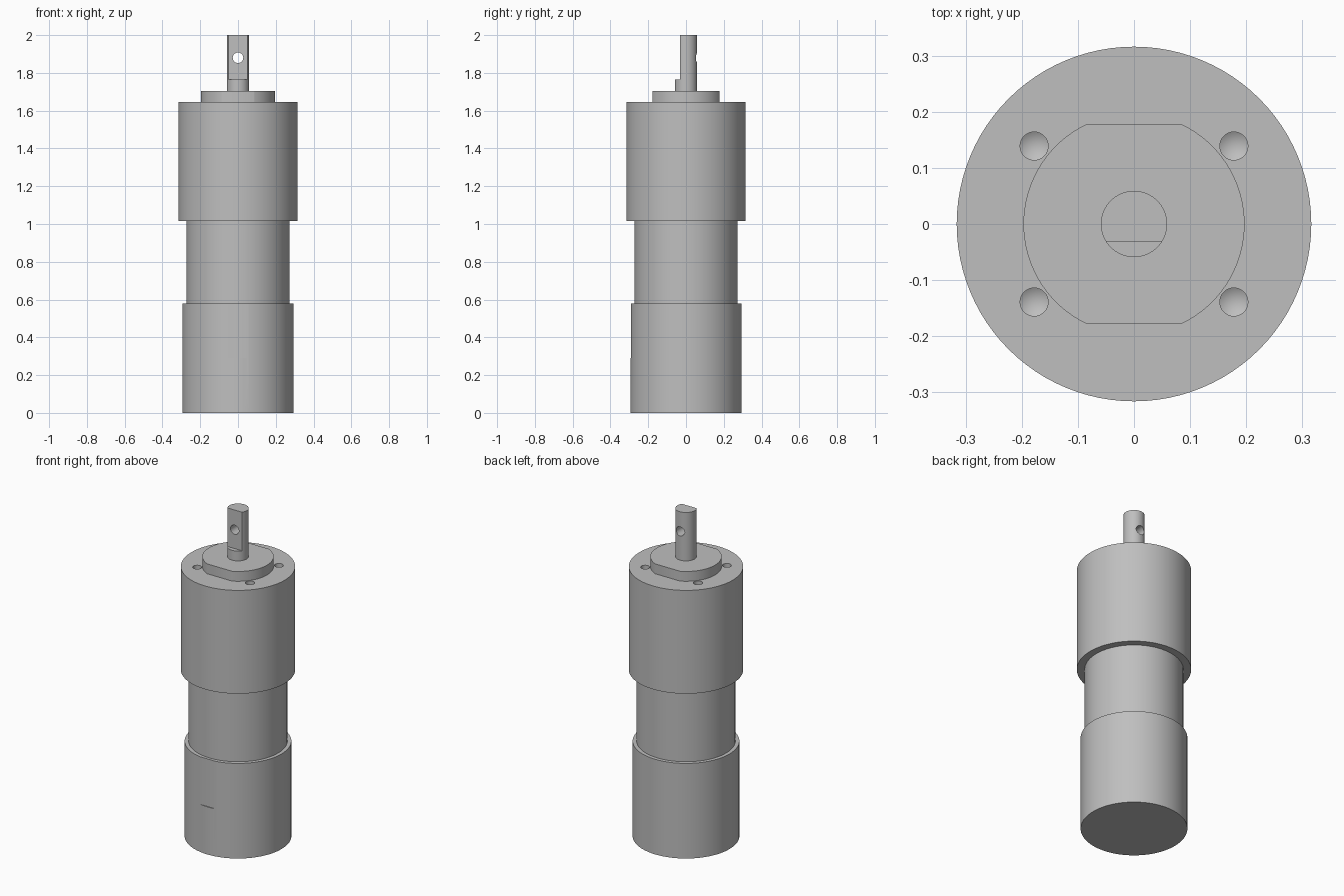
import bpy
import math

cube = bpy.data.objects.get("Cube")
if cube:
    bpy.data.objects.remove(cube, do_unlink=True)

metal = bpy.data.materials.new("grey_metal")
metal.use_nodes = True
GREY = (0.52, 0.52, 0.52, 1)
metal.diffuse_color = GREY
metal.node_tree.nodes["Principled BSDF"].inputs["Base Color"].default_value = GREY


def cylinder(name, radius, bottom, top, x=0, y=0, sides=96):
    bpy.ops.mesh.primitive_cylinder_add(vertices=sides, radius=radius, depth=top - bottom,
                                        location=(x, y, (bottom + top) / 2))
    obj = bpy.context.object
    obj.name = name
    obj.data.materials.append(metal)
    return obj


def box(name, low, high):
    bpy.ops.mesh.primitive_cube_add(size=1, location=[(a + b) / 2 for a, b in zip(low, high)])
    obj = bpy.context.object
    obj.name = name
    obj.scale = [b - a for a, b in zip(low, high)]
    obj.data.materials.append(metal)
    return obj


def cut(target, cutter):
    mod = target.modifiers.new("cut", "BOOLEAN")
    mod.operation = "DIFFERENCE"
    mod.solver = "EXACT"
    mod.object = cutter
    bpy.ops.object.select_all(action="DESELECT")
    target.select_set(True)
    bpy.context.view_layer.objects.active = target
    bpy.ops.object.modifier_apply(modifier=mod.name)
    bpy.data.objects.remove(cutter, do_unlink=True)


# Motor can with a shallow flat on the upper front
motor_base = cylinder("motor_base", 0.295, 0, 0.58)
cut(motor_base, box("flat_cutter", (-0.2, -0.5, 0.29), (0.2, -0.29, 0.7)))

# Narrow middle body
middle_body = cylinder("middle_body", 0.273, 0.58, 1.015)

# Gearbox with four blind, cone-bottomed screw holes
gearbox = cylinder("gearbox", 0.316, 1.015, 1.645)
HOLE_R, HOLE_FLOOR = 0.025, 1.52
for sx in (-1, 1):
    for sy in (-1, 1):
        drill = cylinder("drill", HOLE_R, HOLE_FLOOR, 1.7, sx * 0.178, sy * 0.139, 32)
        rim = [v for v in drill.data.vertices if v.co.z < 0]
        # Pull the end face into a drill point
        bpy.ops.object.mode_set(mode="EDIT")
        bpy.ops.mesh.select_all(action="DESELECT")
        bpy.ops.object.mode_set(mode="OBJECT")
        for face in drill.data.polygons:
            face.select = face.normal.z < -0.9
        bpy.ops.object.mode_set(mode="EDIT")
        bpy.ops.mesh.poke(offset=0.015)
        bpy.ops.object.mode_set(mode="OBJECT")
        cut(gearbox, drill)

# Pilot flange with flats front and back
pilot_flange = cylinder("pilot_flange", 0.197, 1.645, 1.705)
for sign in (-1, 1):
    ys = sorted((sign * 0.178, sign * 0.3))
    cut(pilot_flange, box("flat_cutter", (-0.3, ys[0], 1.6), (0.3, ys[1], 1.8)))

# Output shaft with a front flat and a cross hole
output_shaft = cylinder("output_shaft", 0.059, 1.705, 2.0, sides=64)
cut(output_shaft, box("flat_cutter", (-0.1, -0.2, 1.765), (0.1, -0.032, 2.1)))
pin = cylinder("pin_cutter", 0.028, -0.2, 0.2, sides=32)
pin.rotation_euler.x = math.pi / 2
pin.location = (0, 0, 1.88)
cut(output_shaft, pin)

# Smooth round walls, keep rims sharp
for obj in (motor_base, middle_body, gearbox, pilot_flange, output_shaft):
    bpy.ops.object.select_all(action="DESELECT")
    obj.select_set(True)
    bpy.context.view_layer.objects.active = obj
    bpy.ops.object.shade_smooth_by_angle(angle=math.radians(25))
